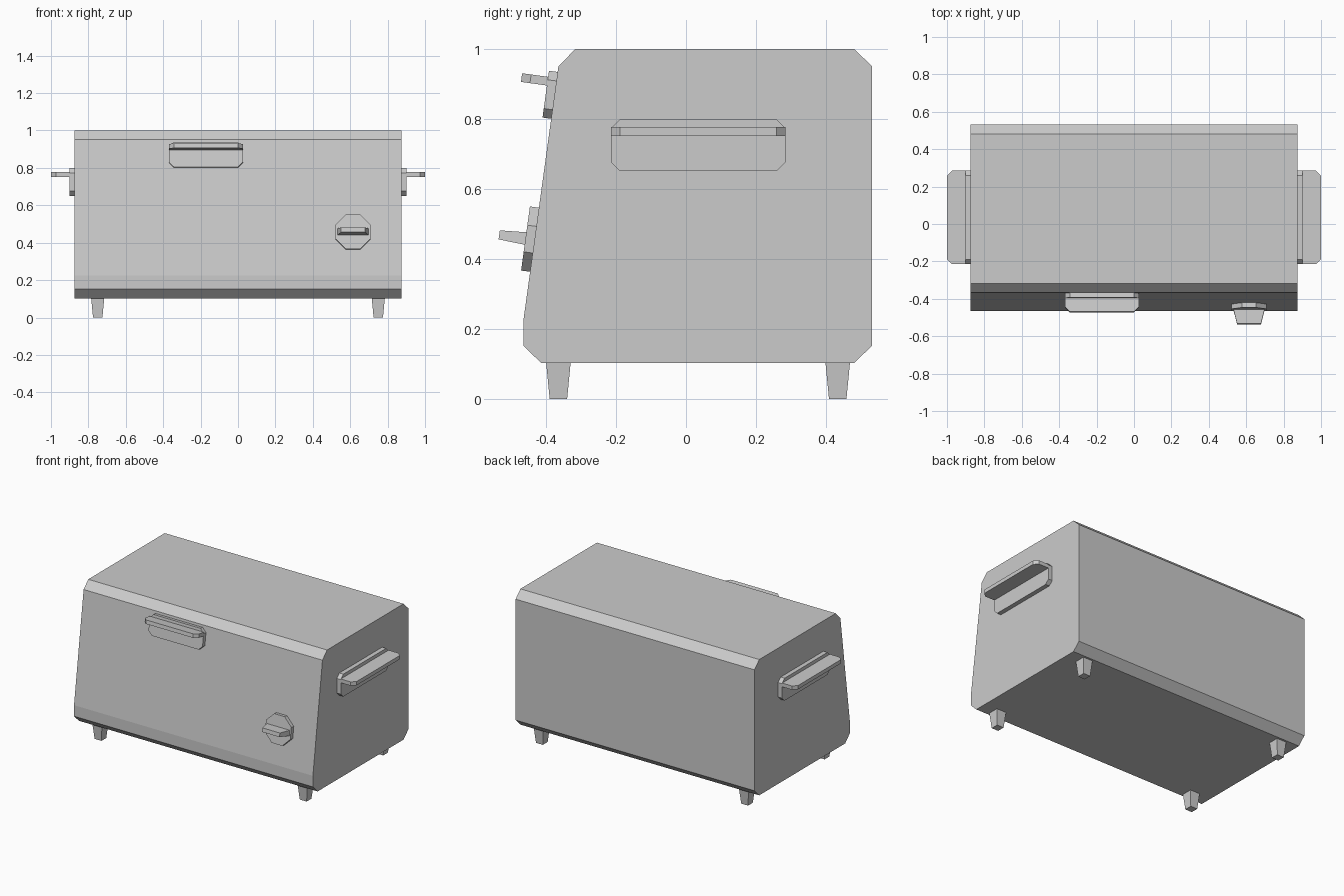
import bpy, bmesh, math
from mathutils import Matrix, Vector

if "Cube" in bpy.data.objects:
    bpy.data.objects.remove(bpy.data.objects["Cube"])


def prism(bm, lower, upper, frame=Matrix()):
    """Join two matching 3D point loops into a closed solid."""
    a = [bm.verts.new(frame @ Vector(p)) for p in lower]
    b = [bm.verts.new(frame @ Vector(p)) for p in upper]
    bm.faces.new(a[::-1])
    bm.faces.new(b)
    for i in range(len(a)):
        j = (i + 1) % len(a)
        bm.faces.new((a[i], a[j], b[j], b[i]))


def finish(name, bm, mirror=False):
    bmesh.ops.recalc_face_normals(bm, faces=bm.faces)
    me = bpy.data.meshes.new(name)
    bm.to_mesh(me)
    bm.free()
    ob = bpy.data.objects.new(name, me)
    bpy.context.collection.objects.link(ob)
    if mirror:
        mod = ob.modifiers.new("mirror", 'MIRROR')
        mod.use_axis[0] = True
        mod.use_mirror_merge = False


def octagon(w, h, c, n):
    """Rectangle with cut corners, in local u, v at depth n."""
    w, h = w / 2, h / 2
    return [(-w + c, -h, n), (w - c, -h, n), (w, -h + c, n), (w, h - c, n),
            (w - c, h, n), (-w + c, h, n), (-w, h - c, n), (-w, -h + c, n)]


def handle(name, frame, w, h, t, reach, v0, v1, mirror=False):
    """Cut-corner back plate with a ledge standing out from it."""
    bm = bmesh.new()
    c = 0.026
    prism(bm, octagon(w, h, c, 0), octagon(w, h, c, t), frame)
    u = w / 2
    ledge = [(-u, t), (u, t), (u, reach - c), (u - c, reach),
             (-u + c, reach), (-u, reach - c)]
    prism(bm, [(p, v0, q) for p, q in ledge], [(p, v1, q) for p, q in ledge], frame)
    finish(name, bm, mirror)


# Body: side profile (y, z) extruded across x
profile = [(-0.415, 0.103), (0.482, 0.103), (0.532, 0.152), (0.532, 0.951),
           (0.482, 1.0), (-0.317, 1.0), (-0.365, 0.951), (-0.465, 0.225), (-0.465, 0.152)]
bm = bmesh.new()
prism(bm, [(-0.873, y, z) for y, z in profile], [(0.873, y, z) for y, z in profile])
finish("body", bm)

# Side handles
side = Matrix(((0, 0, 1, 0.873), (1, 0, 0, 0.035), (0, 1, 0, 0.725), (0, 0, 0, 1)))
handle("side_handles", side, 0.5, 0.148, 0.029, 0.127, 0.027, 0.052, mirror=True)

# Front parts sit on the sloping face
tilt = math.atan2(0.1, 0.726)


def on_front(x, z):
    y = -0.465 + (z - 0.225) * 0.1 / 0.726
    return Matrix.Translation((x, y, z)) @ Matrix.Rotation(math.pi / 2 - tilt, 4, 'X')


handle("lid_handle", on_front(-0.172, 0.868), 0.395, 0.135, 0.025, 0.1, 0.025, 0.05)

# Knob: octagonal disc with a tapered grip
bm = bmesh.new()
frame = on_front(0.615, 0.455)
prism(bm, octagon(0.185, 0.185, 0.054, 0), octagon(0.185, 0.185, 0.054, 0.026), frame)


def rect(u, v, n):
    return [(-u, -v, n), (u, -v, n), (u, v, n), (-u, v, n)]


prism(bm, rect(0.083, 0.018, 0.026), rect(0.064, 0.013, 0.102), frame)
finish("knob", bm)

# Tapered feet
bm = bmesh.new()
for y in (-0.365, 0.434):
    prism(bm, rect(0.025, 0.025, 0), rect(0.035, 0.035, 0.103), Matrix.Translation((0.75, y, 0)))
finish("feet", bm, mirror=True)
